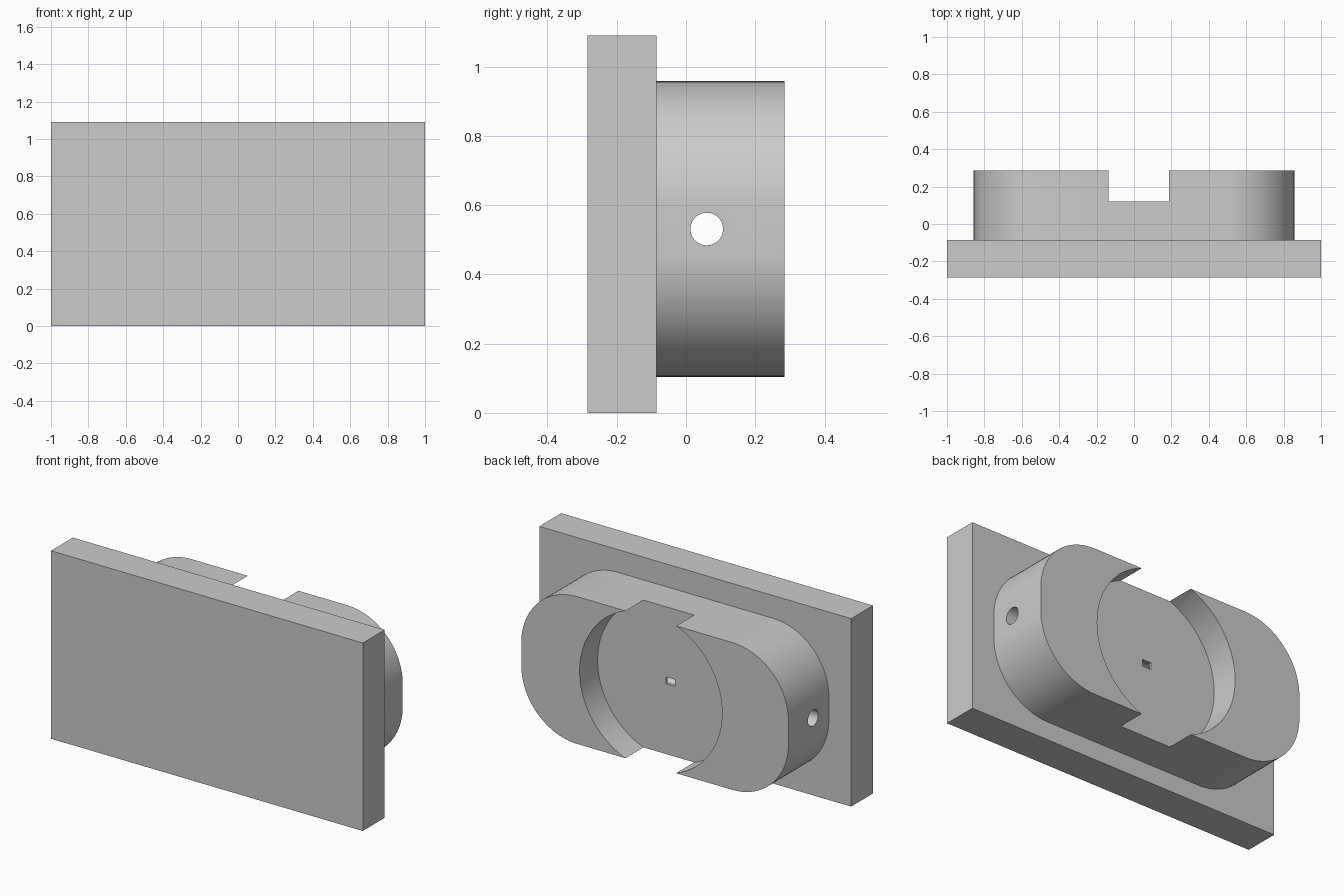
import bpy, bmesh, math
from mathutils import Matrix, Vector

cube = bpy.data.objects.get("Cube")
if cube:
    bpy.data.objects.remove(cube, do_unlink=True)

GREY = (0.6, 0.6, 0.6, 1)
mat = bpy.data.materials.new("light grey")
mat.use_nodes = True
mat.diffuse_color = GREY
mat.node_tree.nodes["Principled BSDF"].inputs["Base Color"].default_value = GREY

MID_Z = 0.531      # centre height of the raised body
POCKET_X = 0.026   # centre of the round pocket


def finish(bm, name):
    bmesh.ops.recalc_face_normals(bm, faces=bm.faces)
    mesh = bpy.data.meshes.new(name)
    bm.to_mesh(mesh)
    bm.free()
    obj = bpy.data.objects.new(name, mesh)
    mesh.materials.append(mat)
    bpy.context.collection.objects.link(obj)
    return obj


def box(name, low, high):
    low, high = Vector(low), Vector(high)
    bm = bmesh.new()
    place = Matrix.Translation((low + high) / 2) @ Matrix.Diagonal((high - low).to_4d())
    bmesh.ops.create_cube(bm, size=1, matrix=place)
    return finish(bm, name)


def cylinder(name, centre, radius, depth, axis):
    bm = bmesh.new()
    turn = Matrix.Rotation(math.pi / 2, 4, axis)
    bmesh.ops.create_cone(bm, cap_ends=True, segments=96, radius1=radius, radius2=radius,
                          depth=depth, matrix=Matrix.Translation(centre) @ turn)
    return finish(bm, name)


def rounded_block(name, half_x, half_z, radius, y0, y1, steps=24):
    bm = bmesh.new()
    verts = []
    for quarter, (sx, sz) in enumerate([(1, 1), (-1, 1), (-1, -1), (1, -1)]):
        for i in range(steps + 1):
            a = (quarter + i / steps) * math.pi / 2
            verts.append(bm.verts.new((sx * (half_x - radius) + radius * math.cos(a), y0,
                                       MID_Z + sz * (half_z - radius) + radius * math.sin(a))))
    face = bm.faces.new(verts)
    top = bmesh.ops.extrude_face_region(bm, geom=[face])["geom"]
    moved = [g for g in top if isinstance(g, bmesh.types.BMVert)]
    bmesh.ops.translate(bm, verts=moved, vec=(0, y1 - y0, 0))
    return finish(bm, name)


def cut(target, cutter):
    cutter.hide_render = True
    mod = target.modifiers.new("cut", "BOOLEAN")
    mod.operation = "DIFFERENCE"
    mod.solver = "EXACT"
    mod.object = cutter
    bpy.context.view_layer.objects.active = target
    bpy.ops.object.modifier_apply(modifier=mod.name)
    bpy.data.objects.remove(cutter, do_unlink=True)


# Rectangular mounting plate
box("base_plate", (-1, -0.285, 0), (1, -0.085, 1.09))

# Raised body with rounded ends
body = rounded_block("rounded_body", 0.857, 0.427, 0.36, -0.085, 0.285)

# Round pocket that breaks through the top and bottom edges
cut(body, cylinder("pocket_cutter", (POCKET_X, 0.32, MID_Z), 0.457, 0.4, "X"))
# Cross hole along the full length
cut(body, cylinder("cross_hole_cutter", (0, 0.06, MID_Z), 0.047, 3, "Y"))
# Small slot from the pocket floor into the cross hole
cut(body, box("slot_cutter", (-0.013, 0.06, MID_Z - 0.02), (0.045, 0.2, MID_Z + 0.02)))

# Smooth curved walls, crisp edges
bpy.ops.object.select_all(action="DESELECT")
body.select_set(True)
bpy.context.view_layer.objects.active = body
bpy.ops.object.shade_smooth_by_angle(angle=math.radians(30))
